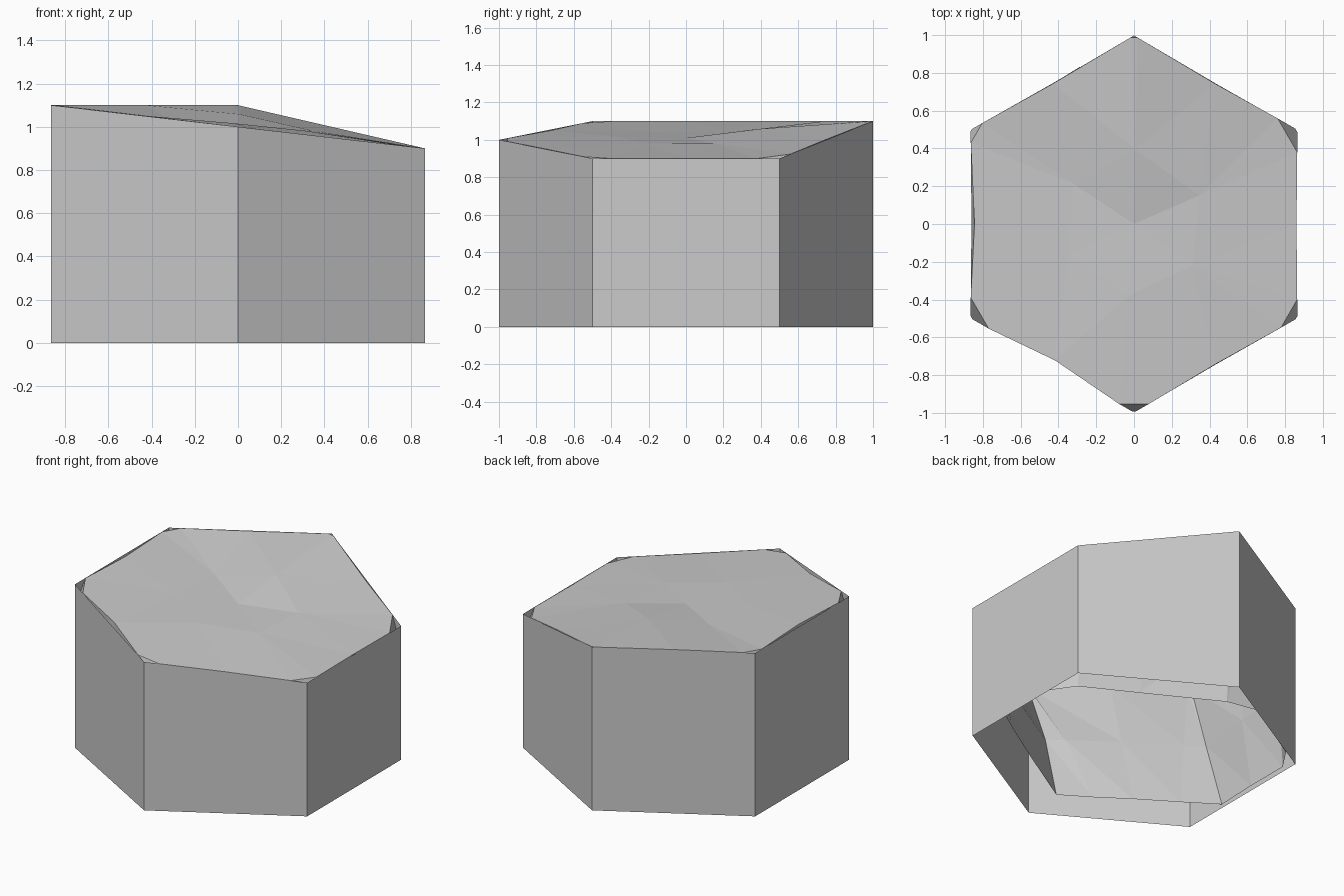
import bpy, random
from mathutils import Vector

if "Cube" in bpy.data.objects:
    bpy.data.objects.remove(bpy.data.objects["Cube"])

random.seed(4)
S = 0.866
# hexagon corners with the uneven height of the column rim
corners = [Vector(c) for c in ((0, 1, 1.1), (-S, .5, 1.1), (-S, -.5, 1.1),
                               (0, -1, 1.0), (S, -.5, .9), (S, .5, .9))]


def add_mesh(name, verts, faces):
    me = bpy.data.meshes.new(name)
    me.from_pydata([tuple(v) for v in verts], [], faces)
    me.update()
    ob = bpy.data.objects.new(name, me)
    bpy.context.collection.objects.link(ob)
    return ob


# outer column walls: thin, open above and below
base = [Vector((c.x, c.y, 0)) for c in corners]
add_mesh("column_walls", base + corners,
         [(i, (i + 1) % 6, (i + 1) % 6 + 6, i + 6) for i in range(6)])

# rock core: per-corner chips and a dent in the middle of each edge
cut = [.02, .07, .11, .09, .1, .12]
dent = [.006, .02, .03, .006, .004, .006]


def rim(chip, drop):
    ring = []
    for i, c in enumerate(corners):
        prev, nxt = corners[i - 1], corners[(i + 1) % 6]
        mid = c.lerp(nxt, .5)
        inward = Vector((-mid.x, -mid.y, 0)).normalized()
        pts = (c.lerp(prev, cut[i] * chip), c.lerp(nxt, cut[i] * chip),
               mid + inward * (dent[i] if drop == 0 or i == 2 else .004))
        for p in pts:
            ring.append(Vector((p.x * .998, p.y * .998, p.z - drop)))
    return ring


top, shoulder = rim(1, 0), rim(.1, .13)

# open lower edge of the core: larger pieces broken off the corners
low = [(-.08, .79), (-.29, .83), (-.5, .7), (-.75, .55), (-.85, .4), (-.85, .1),
       (-.86, -.19), (-.65, -.33), (-.4, -.49), (-.2, -.63), (-.01, -.75), (.4, -.5),
       (.7, -.31), (.86, -.2), (.86, 0), (.86, .18), (.74, .35), (.4, .53)]
bottom = [Vector((x, y, .02)) for x, y in low]

# roughened ring half way down the core
waist = []
for a, b in zip(bottom, shoulder):
    p = a.lerp(b, .5)
    k = random.uniform(.93, 1.0)
    waist.append(Vector((p.x * k, p.y * k, p.z)))

n = len(top)
rings = [bottom, waist, shoulder, top]
verts = [p for r in rings for p in r]
faces = []
for r in range(3):
    for i in range(n):
        j = (i + 1) % n
        a, b, c, d = r * n + i, r * n + j, (r + 1) * n + j, (r + 1) * n + i
        faces += [(a, b, c), (a, c, d)]

# shallow facets on the sloping top
t, inner = 3 * n, 4 * n
verts += [Vector((p.x * .4, p.y * .4, 1.02 + (p.z - 1.02) * .4 + random.uniform(-.02, .015)))
          for p in top[::3]]
centre = len(verts)
verts.append(Vector((0, 0, 1.01)))
for i in range(6):
    a, b = inner + i, inner + (i + 1) % 6
    q = [t + (3 * i + k) % n for k in range(4)]
    faces += [(q[0], q[1], a), (q[1], q[2], a), (q[2], b, a), (q[2], q[3], b), (a, b, centre)]
add_mesh("rock_core", verts, faces)
